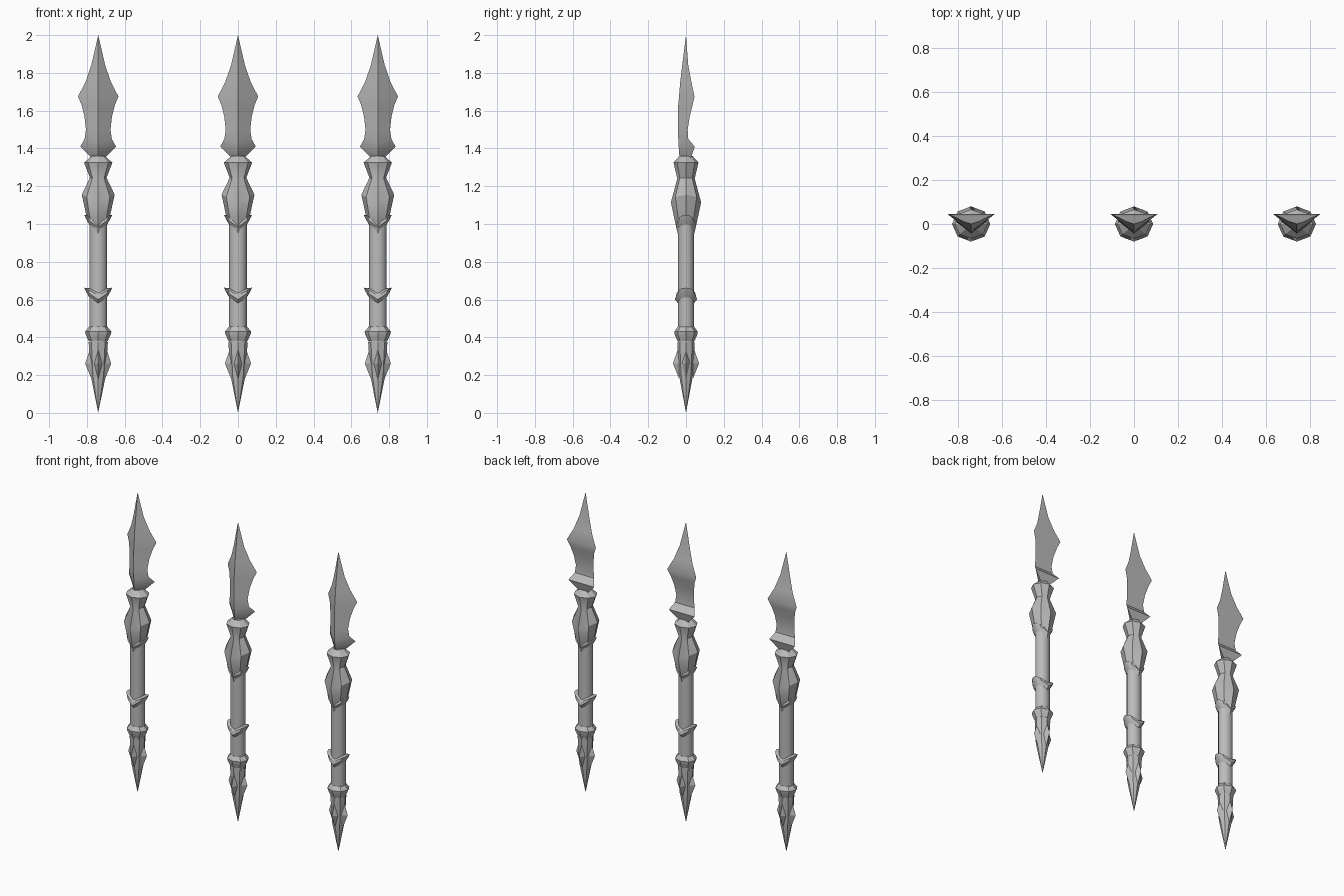
import bpy, bmesh, math

cube = bpy.data.objects.get("Cube")
if cube:
    bpy.data.objects.remove(cube, do_unlink=True)

mat = bpy.data.materials.new("stone_grey")
mat.use_nodes = True
COL = (0.5, 0.5, 0.5, 1)
mat.diffuse_color = COL
mat.node_tree.nodes["Principled BSDF"].inputs["Base Color"].default_value = COL

parts = []


def finish(name, bm, smooth=30):
    bmesh.ops.remove_doubles(bm, verts=bm.verts, dist=0.0005)
    bmesh.ops.recalc_face_normals(bm, faces=bm.faces)
    me = bpy.data.meshes.new(name)
    bm.to_mesh(me)
    bm.free()
    me.materials.append(mat)
    ob = bpy.data.objects.new(name, me)
    bpy.context.collection.objects.link(ob)
    bpy.ops.object.select_all(action='DESELECT')
    ob.select_set(True)
    bpy.context.view_layer.objects.active = ob
    bpy.ops.object.shade_smooth_by_angle(angle=math.radians(smooth))
    parts.append(ob)


def loft(name, rings, smooth=30):
    """Skin a list of equal-length point loops and cap both ends."""
    bm = bmesh.new()
    loops = [[bm.verts.new(p) for p in r] for r in rings]
    n = len(loops[0])
    for a, b in zip(loops, loops[1:]):
        for i in range(n):
            j = (i + 1) % n
            bm.faces.new((a[i], a[j], b[j], b[i]))
    bm.faces.new(loops[0])
    bm.faces.new(loops[-1])
    finish(name, bm, smooth)


def turned(name, profile, sides=8, smooth=30):
    """Profile rows: height at front/back, rise at the sides, x radius, y radius."""
    rings = []
    for z, rise, rx, ry in profile:
        ring = []
        for i in range(sides):
            a = 2 * math.pi * i / sides
            c, s = math.cos(a), math.sin(a)
            ring.append((rx * c, ry * s, z + rise * abs(c)))
        rings.append(ring)
    loft(name, rings, smooth)


# Blade: ridged front, flat back that curves along its length
# rows: edge height, half width, edge y, ridge y, ridge height
blade = [(2.0, 0.0, 0.0, 0.0, 2.0),
         (1.84, 0.037, 0.012, -0.02, 1.84),
         (1.75, 0.068, 0.029, -0.031, 1.75),
         (1.675, 0.107, 0.045, -0.037, 1.675),
         (1.63, 0.088, 0.035, -0.041, 1.63),
         (1.57, 0.073, 0.02, -0.043, 1.57),
         (1.50, 0.065, 0.009, -0.043, 1.50),
         (1.45, 0.072, 0.012, -0.04, 1.43),
         (1.41, 0.094, 0.046, -0.036, 1.37),
         (1.345, 0.03, 0.025, -0.028, 1.345)]
loft("blade", [[(-w, ye, z), (0, yr, zr), (w, ye, z)] for z, w, ye, yr, zr in blade])

# Head socket: flared collar, waist and faceted bulb
turned("head_socket", [(1.36, 0, 0.035, 0.035), (1.325, 0, 0.075, 0.066),
                       (1.24, 0.005, 0.044, 0.046), (1.115, 0.04, 0.087, 0.08),
                       (1.02, 0.03, 0.064, 0.06), (0.95, 0.05, 0.046, 0.044)])

# Chevron bands dip at the front and back and flare at the sides
for name, z, ry in (("upper_chevron", 0.975, 0.054), ("lower_chevron", 0.59, 0.058)):
    turned(name, [(z + 0.045, 0.025, 0.046, 0.042), (z + 0.033, 0.04, 0.074, ry * 0.9),
                  (z + 0.01, 0.045, 0.066, ry), (z - 0.01, 0.03, 0.046, 0.042)], 16)

# Shaft and the ring near its foot
turned("shaft", [(1.05, 0, 0.047, 0.043), (0.37, 0, 0.047, 0.043)], 16)
turned("foot_ring", [(0.458, 0, 0.047, 0.043), (0.43, 0, 0.07, 0.062),
                     (0.415, 0, 0.066, 0.06), (0.38, 0, 0.05, 0.045)])

# Pointed butt
turned("butt_spike", [(0.375, 0, 0.051, 0.046), (0.33, 0, 0.048, 0.044),
                      (0.2, 0, 0.04, 0.037), (0, 0, 0, 0)])

# Four diamond studs around the butt
bm = bmesh.new()
for k in range(4):
    a = k * math.pi / 2
    c, s = math.cos(a), math.sin(a)

    def at(r, t, z):
        return bm.verts.new((r * c - t * s, r * s + t * c, z))
    loop = [at(0.044, 0, 0.335), at(0.036, 0.021, 0.26), at(0.036, 0, 0.18), at(0.036, -0.021, 0.26)]
    peak = at(0.069, 0, 0.262)
    for i in range(4):
        bm.faces.new((loop[i], loop[(i + 1) % 4], peak))
    bm.faces.new(loop)
finish("butt_studs", bm, 10)

# Two more identical spears beside the middle one
for ob in list(parts):
    for side, x in (("left", 0.74), ("right", -0.74)):
        twin = ob.copy()
        twin.name = side + "_" + ob.name
        twin.location.x = x
        bpy.context.collection.objects.link(twin)
    ob.name = "middle_" + ob.name
